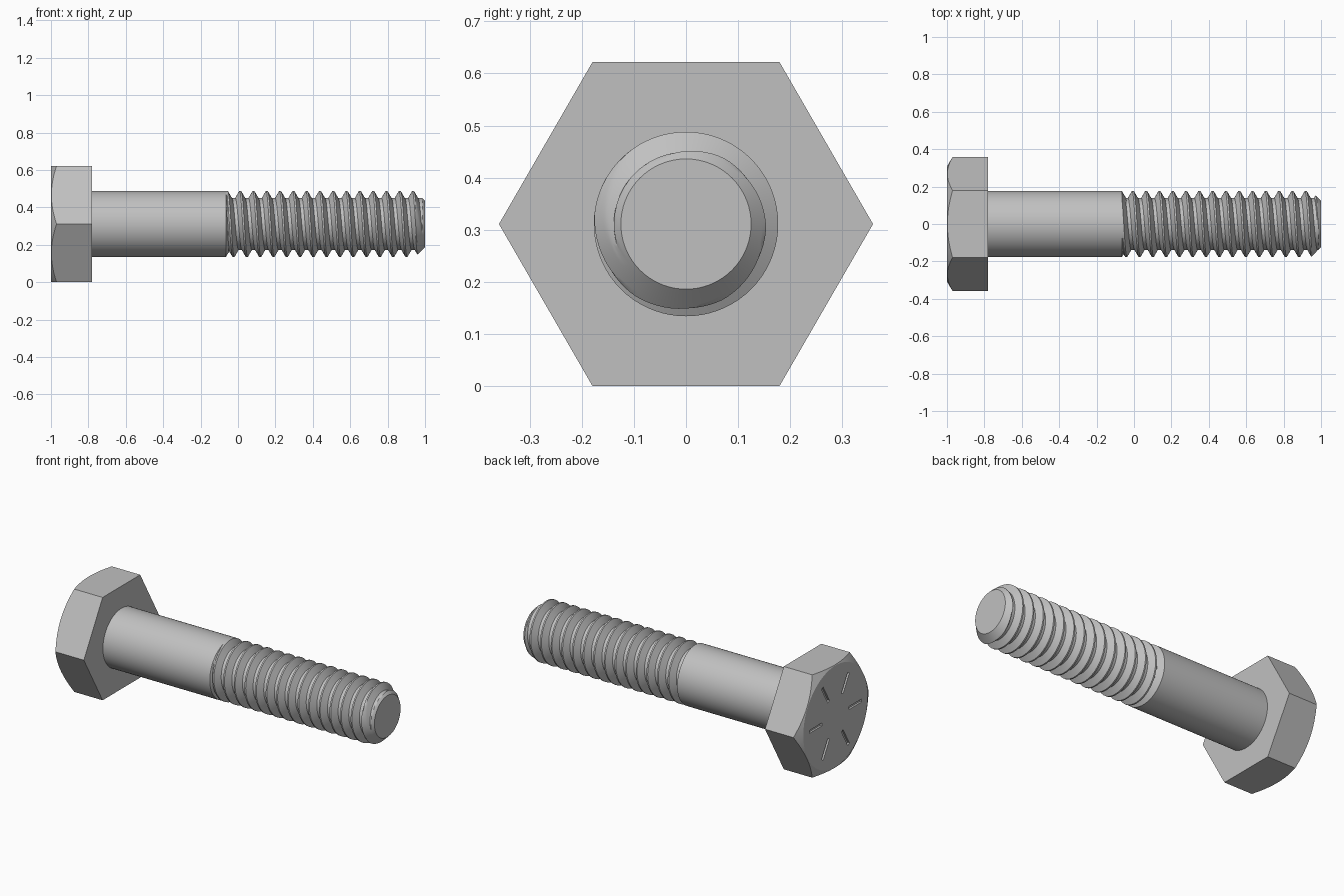
import bpy, bmesh, math
from mathutils import Matrix, Vector

cube = bpy.data.objects.get("Cube")
if cube:
    bpy.data.objects.remove(cube, do_unlink=True)

HEX_R = 0.359                              # corner radius of the head
AXIS_Z = HEX_R * math.cos(math.pi / 6)     # bolt axis height
HEAD_X, NECK_X, THREAD_X, TIP_X = -1.0, -0.78, -0.065, 1.0
R, ROOT_R, TIP_R = 0.177, 0.1385, 0.125
PITCH, CREST_X = 0.0711, -0.006            # lead and crest position on the +y side
SEGS, STEPS = 72, 16

steel = bpy.data.materials.new("steel_grey")
steel.use_nodes = True
steel.diffuse_color = (0.53, 0.53, 0.53, 1)
steel.node_tree.nodes["Principled BSDF"].inputs["Base Color"].default_value = (0.53, 0.53, 0.53, 1)


def point(x, r, angle):
    return Vector((x, r * math.cos(angle), AXIS_Z + r * math.sin(angle)))


def finish(bm, name):
    bmesh.ops.recalc_face_normals(bm, faces=bm.faces)
    mesh = bpy.data.meshes.new(name)
    bm.to_mesh(mesh)
    bm.free()
    mesh.materials.append(steel)
    ob = bpy.data.objects.new(name, mesh)
    bpy.context.collection.objects.link(ob)
    return ob


def activate(ob):
    bpy.ops.object.select_all(action='DESELECT')
    ob.select_set(True)
    bpy.context.view_layer.objects.active = ob


def smooth(ob, degrees):
    activate(ob)
    bpy.ops.object.shade_smooth_by_angle(angle=math.radians(degrees))


def lathe(name, profile, sides):
    """Closed solid turned about the bolt axis from (x, radius) pairs."""
    bm = bmesh.new()
    rings = [[bm.verts.new(point(x, r, math.tau * i / sides)) for i in range(sides)]
             for x, r in profile]
    for a, b in zip(rings, rings[1:]):
        for i in range(sides):
            k = (i + 1) % sides
            bm.faces.new((a[i], a[k], b[k], b[i]))
    bm.faces.new(rings[0])
    bm.faces.new(rings[-1])
    return finish(bm, name)


def cut(ob, cutter, operation):
    cutter.hide_render = True
    mod = ob.modifiers.new("cut", 'BOOLEAN')
    mod.operation, mod.solver, mod.object = operation, 'EXACT', cutter
    activate(ob)
    bpy.ops.object.modifier_apply(modifier=mod.name)
    bpy.data.objects.remove(cutter, do_unlink=True)


# Hexagonal head with a conical chamfer on its outer face
head = lathe("hex_head", [(HEAD_X, HEX_R), (NECK_X, HEX_R)], 6)
face_r, wide_r = 0.307, 0.42
cone = lathe("chamfer_cutter", [(HEAD_X - 0.0001, face_r),
                                (HEAD_X + (wide_r - face_r) * math.tan(math.pi / 6), wide_r),
                                (NECK_X + 0.1, wide_r)], 96)
cut(head, cone, 'INTERSECT')

# Six radial grooves sunk into the head
bm = bmesh.new()
for i in range(6):
    place = (Matrix.Translation((HEAD_X, 0, AXIS_Z)) @ Matrix.Rotation(math.tau * i / 6, 4, 'X')
             @ Matrix.Translation((0, 0.19, 0)) @ Matrix.Diagonal((0.024, 0.12, 0.018, 1)))
    bmesh.ops.create_cube(bm, size=1, matrix=place)
cut(head, finish(bm, "groove_cutter"), 'DIFFERENCE')
smooth(head, 20)

# Plain shank
shank = lathe("shank", [(NECK_X - 0.02, R), (THREAD_X, R)], SEGS)
smooth(shank, 30)


# Helical thread, with a run-out at the shank and a chamfered tip
def thread_radius(x, angle):
    u = (x - CREST_X) / PITCH - angle / math.tau
    d = abs(u - round(u))
    t = min(max((d - 1 / 16) / (3 / 8 - 1 / 16), 0), 1)
    r = R + (ROOT_R - R) * t
    r = max(r, R - (x - THREAD_X) * 1.7)
    return min(r, TIP_R + TIP_X - x)


bm = bmesh.new()
first = math.floor((THREAD_X - CREST_X) / PITCH) - 2
last = math.ceil((TIP_X - CREST_X) / PITCH) + 1
columns = []
for i in range(SEGS + 1):
    angle = math.tau * i / SEGS
    column = []
    for j in range(first * STEPS, last * STEPS + 1):
        x = CREST_X + PITCH * (j / STEPS + i / SEGS)
        x = min(max(x, THREAD_X), TIP_X)
        column.append(bm.verts.new(point(x, thread_radius(x, angle), angle)))
    columns.append(column)
for a, b in zip(columns, columns[1:]):
    for j in range(len(a) - 1):
        bm.faces.new((a[j], a[j + 1], b[j + 1], b[j]))
bmesh.ops.remove_doubles(bm, verts=bm.verts, dist=0.00002)
bmesh.ops.holes_fill(bm, edges=[e for e in bm.edges if e.is_boundary], sides=0)
thread = finish(bm, "threaded_end")
smooth(thread, 25)
